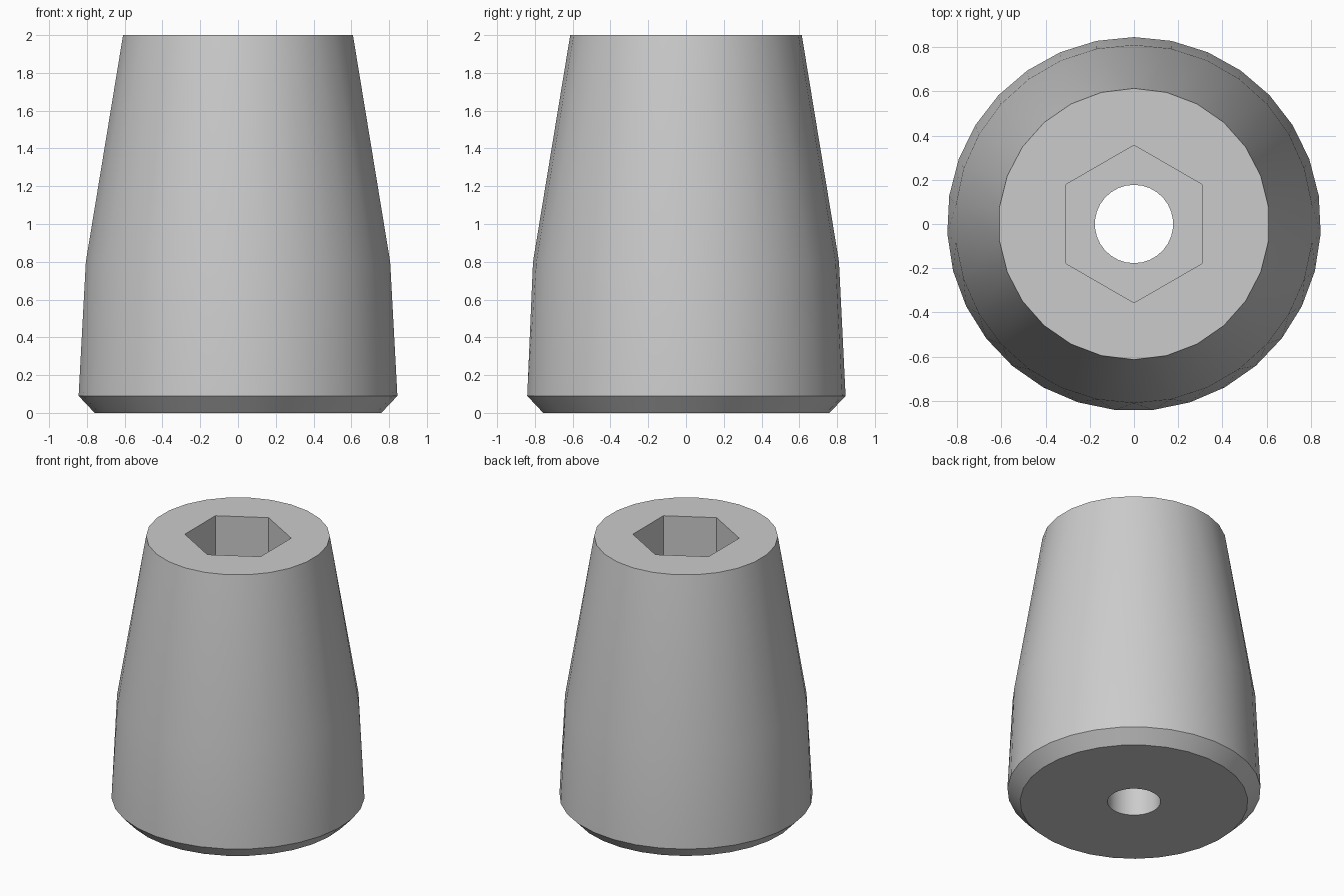
import bpy
import bmesh
import math

cube = bpy.data.objects.get("Cube")
if cube:
    bpy.data.objects.remove(cube, do_unlink=True)

# Closed profile of rings: radius, height, number of sides
RINGS = [
    (0.76, 0.0, 31),    # underside rim
    (0.845, 0.09, 31),  # top of the chamfer
    (0.81, 0.8, 30),    # where the taper steepens
    (0.613, 2.0, 26),   # top rim
    (0.356, 2.0, 6),    # mouth of the hexagonal socket
    (0.356, 1.0, 6),    # socket floor
    (0.177, 1.0, 30),   # bolt hole at the socket floor
    (0.177, 0.0, 30),   # bolt hole at the underside
]


def add_ring(bm, radius, height, sides):
    angles = [math.tau * i / sides for i in range(sides)]
    return [bm.verts.new((radius * math.sin(a), radius * math.cos(a), height))
            for a in angles]


def join_rings(bm, a, b):
    """Join two rings, with quads if their sides match, else with triangles."""
    na, nb = len(a), len(b)
    if na == nb:
        for i in range(na):
            j = (i + 1) % na
            bm.faces.new((a[i], a[j], b[j], b[i]))
        return
    i = j = 0
    while i < na or j < nb:
        if j == nb or (i < na and (i + 0.5) / na <= (j + 0.5) / nb):
            bm.faces.new((a[i], a[(i + 1) % na], b[j % nb]))
            i += 1
        else:
            bm.faces.new((a[i % na], b[(j + 1) % nb], b[j]))
            j += 1


# Tapered body with socket and through hole
bm = bmesh.new()
rings = [add_ring(bm, *ring) for ring in RINGS]
for k, ring in enumerate(rings):
    join_rings(bm, ring, rings[(k + 1) % len(rings)])
bmesh.ops.recalc_face_normals(bm, faces=bm.faces)
mesh = bpy.data.meshes.new("tapered_foot")
bm.to_mesh(mesh)
bm.free()
foot = bpy.data.objects.new("tapered_foot", mesh)
bpy.context.collection.objects.link(foot)

# Plain grey material
grey = bpy.data.materials.new("plain_grey")
grey.use_nodes = True
colour = (0.6, 0.6, 0.6, 1.0)
grey.diffuse_color = colour
grey.node_tree.nodes["Principled BSDF"].inputs["Base Color"].default_value = colour
mesh.materials.append(grey)

# Smooth sides with crisp rims
bpy.ops.object.select_all(action="DESELECT")
foot.select_set(True)
bpy.context.view_layer.objects.active = foot
bpy.ops.object.shade_smooth_by_angle(angle=math.radians(30))
